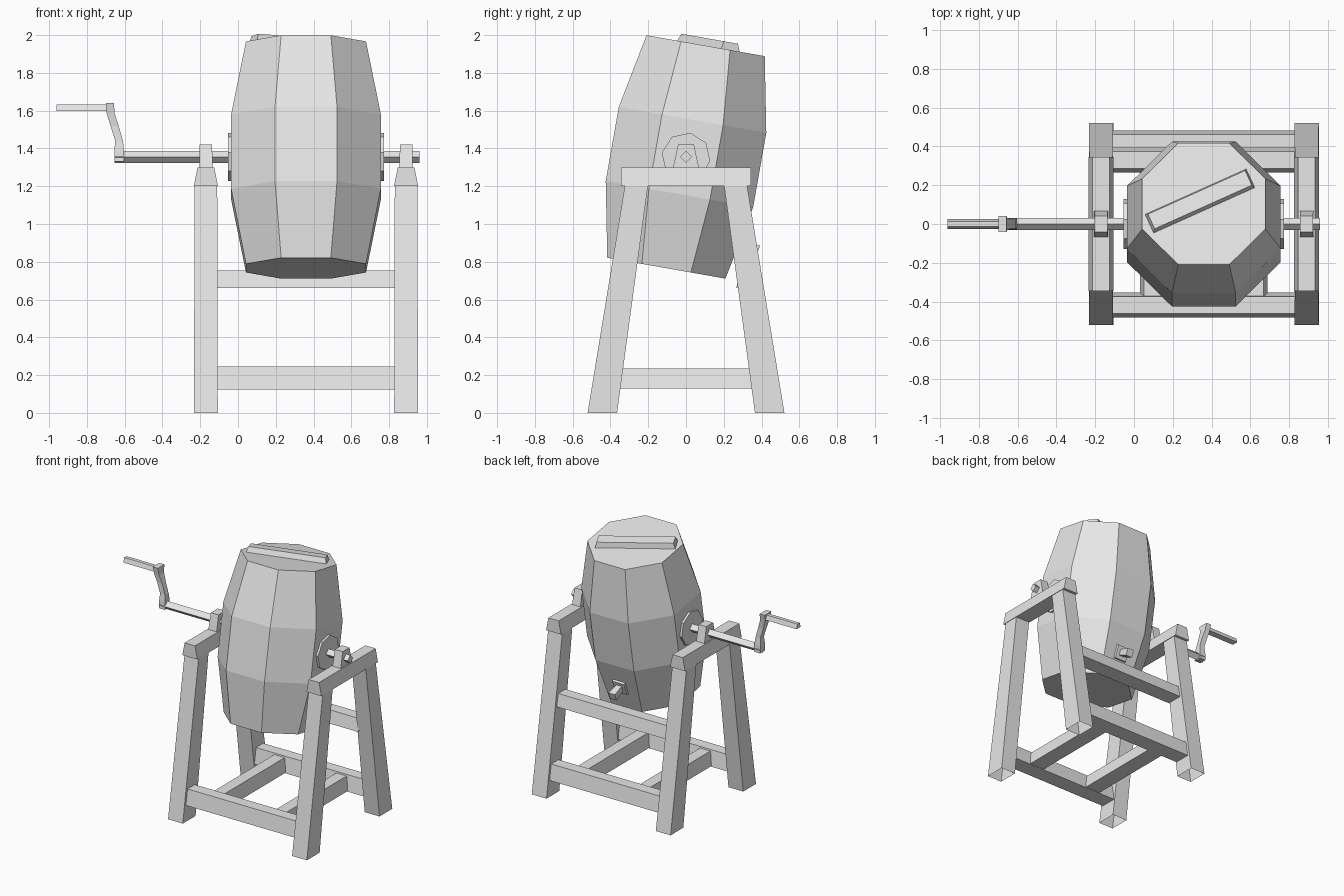
import bpy, bmesh, math
from mathutils import Matrix, Vector

if "Cube" in bpy.data.objects:
    bpy.data.objects.remove(bpy.data.objects["Cube"], do_unlink=True)

grey = bpy.data.materials.new("light_grey")
grey.use_nodes = True
grey.diffuse_color = (0.8, 0.8, 0.8, 1)
grey.node_tree.nodes["Principled BSDF"].inputs["Base Color"].default_value = (0.8, 0.8, 0.8, 1)

MID = 0.36                      # x of the barrel and frame centre
SIDE = 0.53                     # trestle distance from that centre
AXLE_Z = 1.355
TILT = math.radians(10)
SIDES = ((-1, "right"), (1, "left"))


def loft(name, rings, matrix=Matrix(), open_start=False):
    """Skin a list of equal-sized point rings and cap the ends."""
    bm = bmesh.new()
    loops = [[bm.verts.new(matrix @ Vector(p)) for p in ring] for ring in rings]
    for a, b in zip(loops, loops[1:]):
        for i in range(len(a)):
            j = (i + 1) % len(a)
            bm.faces.new((a[i], a[j], b[j], b[i]))
    if not open_start:
        bm.faces.new(loops[0][::-1])
    bm.faces.new(loops[-1])
    bmesh.ops.recalc_face_normals(bm, faces=bm.faces)
    mesh = bpy.data.meshes.new(name)
    bm.to_mesh(mesh)
    bm.free()
    mesh.materials.append(grey)
    obj = bpy.data.objects.new(name, mesh)
    bpy.context.collection.objects.link(obj)
    return obj


def rect(x, y, z, hx, hy):
    return [(x - hx, y - hy, z), (x + hx, y - hy, z),
            (x + hx, y + hy, z), (x - hx, y + hy, z)]


def polygon(n, radius, z, turn):
    return [(radius * math.cos(turn + math.tau * i / n),
             radius * math.sin(turn + math.tau * i / n), z) for i in range(n)]


def frustum(name, centre, base, top, height, matrix=Matrix()):
    """Block with half sizes base and top, standing on centre."""
    x, y, z = centre
    return loft(name, [rect(x, y, z, *base), rect(x, y, z + height, *top)], matrix)


def rod(name, n, radius, x0, x1, matrix=Matrix(), turn=0.0):
    """Prism along x."""
    along_x = matrix @ Matrix.Rotation(math.pi / 2, 4, "Y")
    return loft(name, [polygon(n, radius, x, turn) for x in (x0, x1)], along_x)


# Tilted barrel frame, with the axle through its origin
barrel_frame = Matrix.Translation((MID, 0, AXLE_Z)) @ Matrix.Rotation(-TILT, 4, "X")

# Barrel
profile = [(-0.598, 0.344), (-0.2, 0.429), (0.2, 0.429), (0.598, 0.344)]
loft("barrel", [polygon(8, r, z, math.pi / 8) for z, r in profile], barrel_frame)

# Lid bar
lid = barrel_frame @ Matrix.Translation((-0.02, 0.015, 0.596)) @ Matrix.Rotation(math.radians(24.5), 4, "Z")
frustum("lid_bar", (0, 0, 0), (0.287, 0.054), (0.275, 0.042), 0.042, lid)

# Drain spigot on the lower back panel
panel_lean = math.atan2(0.079, 0.398)
spigot = (barrel_frame @ Matrix.Translation((0, 0.355, -0.4))
          @ Matrix.Rotation(-math.pi / 2 - panel_lean, 4, "X"))
frustum("spigot_plate", (0, 0, -0.005), (0.055, 0.055), (0.05, 0.05), 0.022, spigot)
frustum("spigot_peg", (0, 0, 0.01), (0.022, 0.022), (0.028, 0.028), 0.1, spigot)

# Axle and its round flanges
rod("axle", 4, 0.032, -0.655, 0.96, Matrix.Translation((0, 0, AXLE_Z)))
for s, label in SIDES:
    rod(label + "_flange", 8, 0.13, s * 0.38, s * 0.413, barrel_frame)

# Crank arm, a bent bar widening toward the grip
arm = [(-0.655, -0.603, 1.33, 0.03), (-0.655, -0.603, 1.385, 0.028), (-0.65, -0.609, 1.44, 0.022),
       (-0.675, -0.632, 1.52, 0.022), (-0.695, -0.653, 1.585, 0.03),
       (-0.7, -0.657, 1.64, 0.04)]
loft("crank_arm", [rect((a + b) / 2, 0, z, (b - a) / 2, w) for a, b, z, w in arm])
frustum("crank_grip", (-0.825, 0, 1.597), (0.137, 0.025), (0.137, 0.014), 0.035)

# Trestles: legs, top beams and bearing blocks
for s, label in SIDES:
    x = MID + s * SIDE
    frustum(label + "_top_beam", (x, 0, 1.2), (0.064, 0.345), (0.044, 0.345), 0.1)
    frustum(label + "_bearing", (x, 0, 1.3), (0.035, 0.068), (0.033, 0.042), 0.12)
    for t, end in ((-1, "front"), (1, "back")):
        loft(f"{end}_{label}_leg",
             [rect(x, t * 0.443, 0, 0.063, 0.078),
              rect(x, t * 0.263, 1.2, 0.06, 0.061)], open_start=True)
    frustum(label + "_stretcher", (MID + s * 0.265, 0, 0.13),
            (0.064, 0.37), (0.044, 0.37), 0.105)

# Long rails between the trestles
for name, y, z, h in (("front_rail", -0.418, 0.125, 0.12),
                      ("back_rail", 0.418, 0.125, 0.12),
                      ("upper_back_rail", 0.33, 0.66, 0.095)):
    frustum(name, (MID, y, z), (0.48, 0.064), (0.48, 0.044), h)
